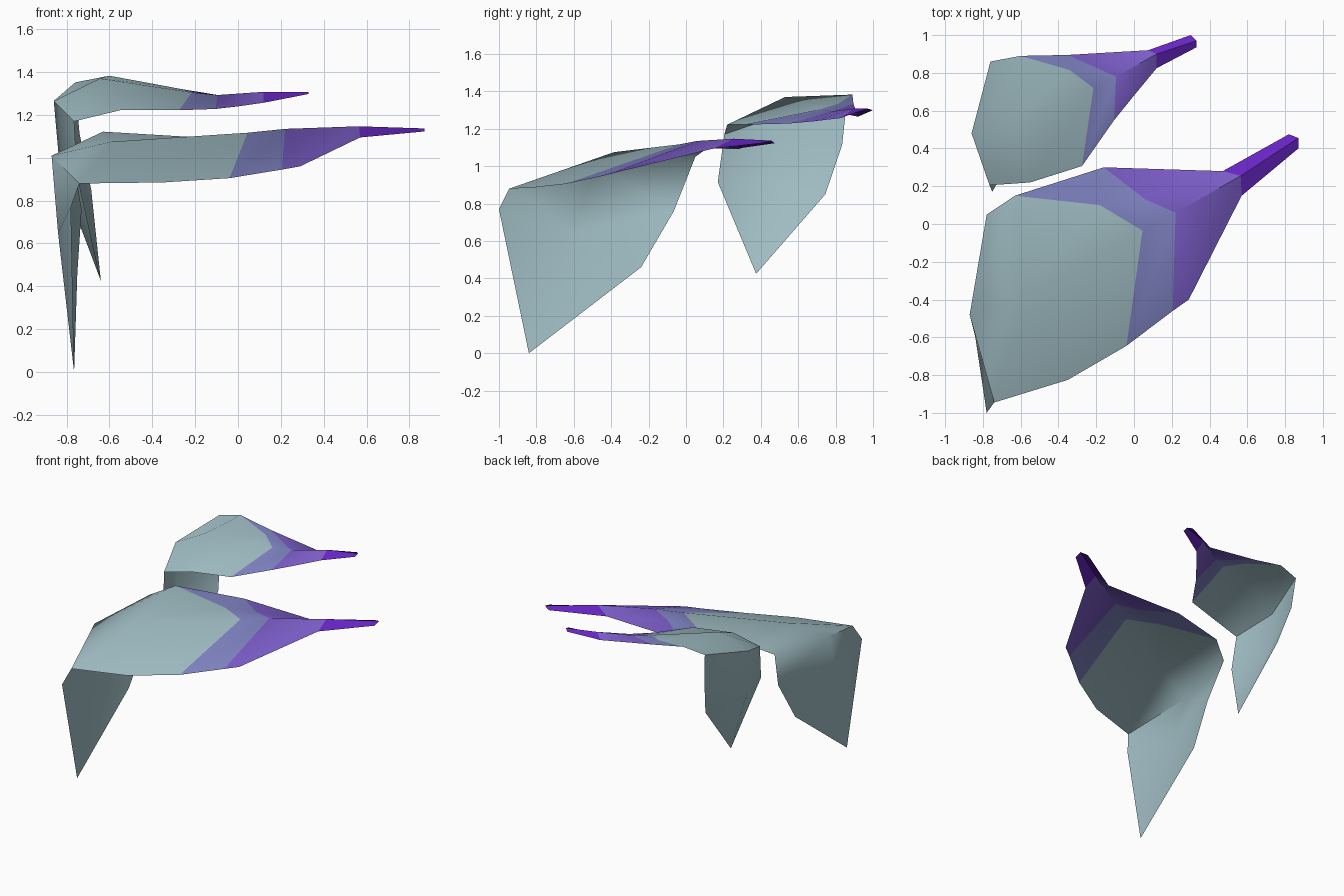
import bpy

if "Cube" in bpy.data.objects:
    bpy.data.objects.remove(bpy.data.objects["Cube"])


def material(name, rgb):
    m = bpy.data.materials.new(name)
    m.diffuse_color = (*rgb, 1)
    m.use_nodes = True
    m.node_tree.nodes["Principled BSDF"].inputs["Base Color"].default_value = m.diffuse_color
    return m


MATS = [material("grey_teal", (0.35, 0.51, 0.55)),
        material("pale_violet", (0.216, 0.231, 0.546)),
        material("violet", (0.195, 0.107, 0.565)),
        material("deep_purple", (0.133, 0.018, 0.54))]

# Panels of a leaf as (colour, corners): f = front edge, m = midrib,
# b = back edge, i = inside back half, d = drooping tip, s = stem end
PANELS = [
    # blade, front half
    (0, "m0 f0 m1"), (0, "f0 f1 m1"), (0, "f1 f2 m2 m1"),
    (1, "f2 f3 m3 m2"), (2, "f3 f4 m3"), (2, "f4 f5 m4 m3"),
    # blade, back half
    (0, "m0 m1 b1"), (0, "m0 b1 b0"), (0, "m1 m2 i0 b1"),
    (1, "m2 m3 i1 i0"), (1, "i0 i1 b2 b1"),
    (2, "m3 m4 b3 i1"), (2, "i1 b3 b2"),
    # stem
    (3, "f5 s0 s1 m4"), (3, "m4 s1 s2 b3"),
    # drooping tip
    (0, "f0 m0 d1 d0"), (0, "d0 d1 d2"),
    (0, "m0 b0 d4 d1"), (0, "d1 d4 d3"), (0, "d1 d3 d2"),
]


def leaf(name, rows, creases):
    """Thin folded leaf from rows of points along each edge."""
    keys, verts = [], []
    for key, points in rows.items():
        for n, p in enumerate(points):
            keys.append(f"{key}{n}")
            verts.append(p)
    index = {k: n for n, k in enumerate(keys)}
    faces = [[index[k] for k in corners.split()] for _, corners in PANELS]
    mesh = bpy.data.meshes.new(name)
    mesh.from_pydata(verts, [], faces)
    for m in MATS:
        mesh.materials.append(m)
    for poly, (colour, _) in zip(mesh.polygons, PANELS):
        poly.material_index = colour
        poly.use_smooth = True
    # sharp folds
    sharp = [{index[a], index[b]} for a, b in creases]
    for e in mesh.edges:
        e.use_edge_sharp = set(e.vertices) in sharp
    mesh.update()
    ob = bpy.data.objects.new(name, mesh)
    bpy.context.collection.objects.link(ob)
    return ob


FOLDS = [("f0", "m0"), ("m4", "s1"), ("m3", "m4")]

leaf("large_leaf", {
    "f": [(-.74, -.945, .88), (-.35, -.825, .885), (-.04, -.645, .905),
          (.205, -.46, .945), (.29, -.40, .96), (.57, .15, 1.095)],
    "m": [(-.87, -.48, 1.01), (-.59, -.385, 1.075), (.045, -.035, 1.117),
          (.22, .06, 1.135), (.565, .255, 1.147)],
    "b": [(-.78, .05, 1.05), (-.63, .15, 1.122), (-.16, .30, 1.092),
          (.47, .28, 1.095)],
    "i": [(-.18, .10, 1.095), (.06, .13, 1.115)],
    "d": [(-.78, -1.0, .77), (-.84, -.60, .65), (-.765, -.84, 0),
          (-.75, -.24, .46), (-.73, -.065, .76)],
    "s": [(.87, .40, 1.123), (.87, .455, 1.137), (.82, .475, 1.123)],
}, FOLDS)

leaf("small_leaf", {
    "f": [(-.765, .205, 1.17), (-.55, .22, 1.222), (-.275, .307, 1.222),
          (-.105, .55, 1.228), (0, .68, 1.24), (.12, .825, 1.257)],
    "m": [(-.86, .48, 1.265), (-.645, .53, 1.37), (-.215, .72, 1.305),
          (-.095, .78, 1.293), (.12, .90, 1.308)],
    "b": [(-.76, .86, 1.352), (-.60, .89, 1.383), (-.35, .895, 1.335),
          (.075, .92, 1.265)],
    "i": [(-.34, .815, 1.335), (-.14, .80, 1.297)],
    "d": [(-.75, .17, .915), (-.83, .45, .93), (-.64, .375, .425),
          (-.685, .745, .85), (-.74, .835, 1.115)],
    "s": [(.33, .935, 1.298), (.33, .97, 1.308), (.30, 1.0, 1.30)],
}, FOLDS + [("m0", "b0")])
